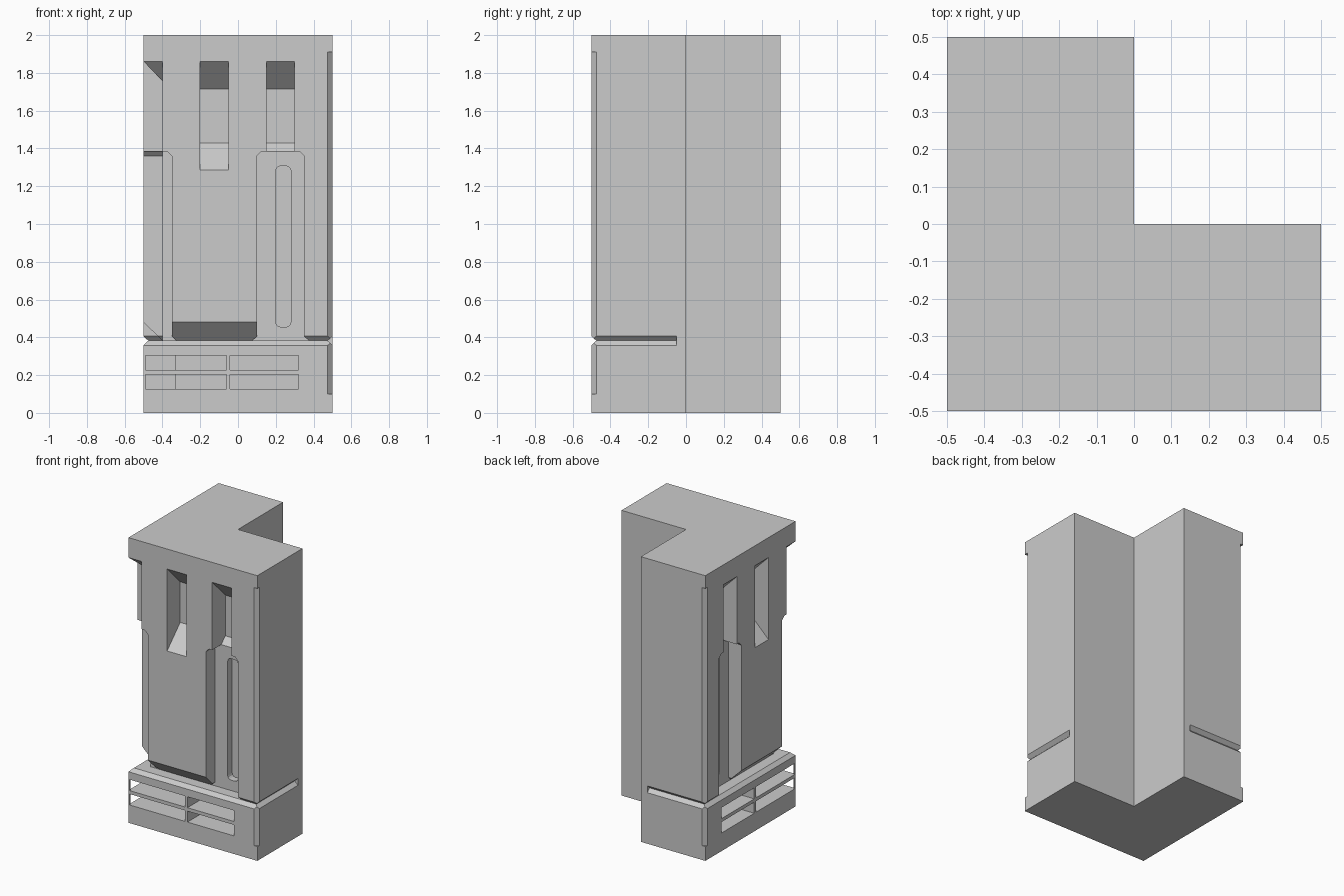
import bpy, bmesh, math
from mathutils import Vector

if "Cube" in bpy.data.objects:
    bpy.data.objects.remove(bpy.data.objects["Cube"])


def prism(name, pts, sweep):
    """Closed solid: a planar outline of 3D points swept along a vector."""
    bm = bmesh.new()
    face = bm.faces.new([bm.verts.new(p) for p in pts])
    new = bmesh.ops.extrude_face_region(bm, geom=[face], use_keep_orig=True)["geom"]
    for v in new:
        if isinstance(v, bmesh.types.BMVert):
            v.co += Vector(sweep)
    bmesh.ops.recalc_face_normals(bm, faces=bm.faces)
    me = bpy.data.meshes.new(name)
    bm.to_mesh(me)
    bm.free()
    ob = bpy.data.objects.new(name, me)
    bpy.context.scene.collection.objects.link(ob)
    return ob


# L-shaped column
body = prism("corner_column",
             [(-.5, -.5, 0), (.5, -.5, 0), (.5, 0, 0), (0, 0, 0), (0, .5, 0), (-.5, .5, 0)],
             (0, 0, 2))
cutters = []


def cut(pts, sweep):
    """Cut the body, and again mirrored across the diagonal x = y."""
    def swap(p):
        return (p[1], p[0], p[2])
    for f in (tuple, swap):
        c = prism("cutter", [f(p) for p in pts], f(sweep))
        c.hide_render = True
        m = body.modifiers.new("cut", 'BOOLEAN')
        m.operation, m.solver, m.object = 'DIFFERENCE', 'EXACT', c
        cutters.append(c)


def cut_along_x(profile, x0, x1):
    """Profile of (depth, z) swept across the front."""
    cut([(x0, -.5 + d, z) for d, z in profile], (x1 - x0, 0, 0))


def cut_into_front(outline, depth, start=-.6):
    """Outline of (x, z) pushed in from the front to a depth."""
    cut([(x, start, z) for x, z in outline], (0, -.5 + depth - start, 0))


LEDGE = .382

# Tall recesses, one in the front and one wrapping the outer corner
for c in (.225, -.475):
    half = [(.15, LEDGE), (.125, .406), (.125, 1.36), (.10, 1.385)]
    cut_into_front([(c + x, z) for x, z in half] +
                   [(c - x, z) for x, z in reversed(half)], .1)

# Windows with sloped top and sill
window = [(-.1, 1.86), (0, 1.86), (.145, 1.715), (.145, 1.43), (0, 1.285), (-.1, 1.285)]
for x in (-.2, .15):
    cut_along_x(window, x, x + .15)
# Window cut over the outer corner
cut_along_x([(-.1, 1.86), (0, 1.86), (.1, 1.76), (.1, 1.3), (-.1, 1.3)], -.6, -.4)

# Undercut foot of the front panel
cut_along_x([(-.1, .48), (0, .48), (.1, LEDGE), (-.1, LEDGE)], -.36, .11)

# V groove around the base, front and then side
groove = [(-.1, .358), (0, .358), (.025, LEDGE), (0, .406), (-.1, .406)]
cut_along_x(groove, -.6, .6)
cut([(.5 - d, -.6, z) for d, z in groove], (0, .55, 0))

# Narrow round-cornered slot in the recess
r, slot = .025, []
for cx, cz, a0 in ((.255, 1.282, 0), (.225, 1.282, 90), (.225, .48, 180), (.255, .48, 270)):
    for k in range(4):
        a = math.radians(a0 + 30 * k)
        slot.append((cx + r * math.cos(a), cz + r * math.sin(a)))
cut_into_front(slot, .15, start=-.45)

# Vents in the base
for x0, x1 in ((-.49, -.062), (-.042, .32)):
    for z0, z1 in ((.127, .204), (.228, .305)):
        cut_into_front([(x0, z0), (x1, z0), (x1, z1), (x0, z1)], .17)

# Stopped chamfer on the end edges
cut([(.375, -.6, .1), (.6, -.375, .1), (.6, -.6, .1)], (0, 0, 1.81))

# Bake the cuts and drop the cutters
bpy.context.view_layer.objects.active = body
body.select_set(True)
for m in list(body.modifiers):
    bpy.ops.object.modifier_apply(modifier=m.name)
for c in cutters:
    bpy.data.objects.remove(c, do_unlink=True)
